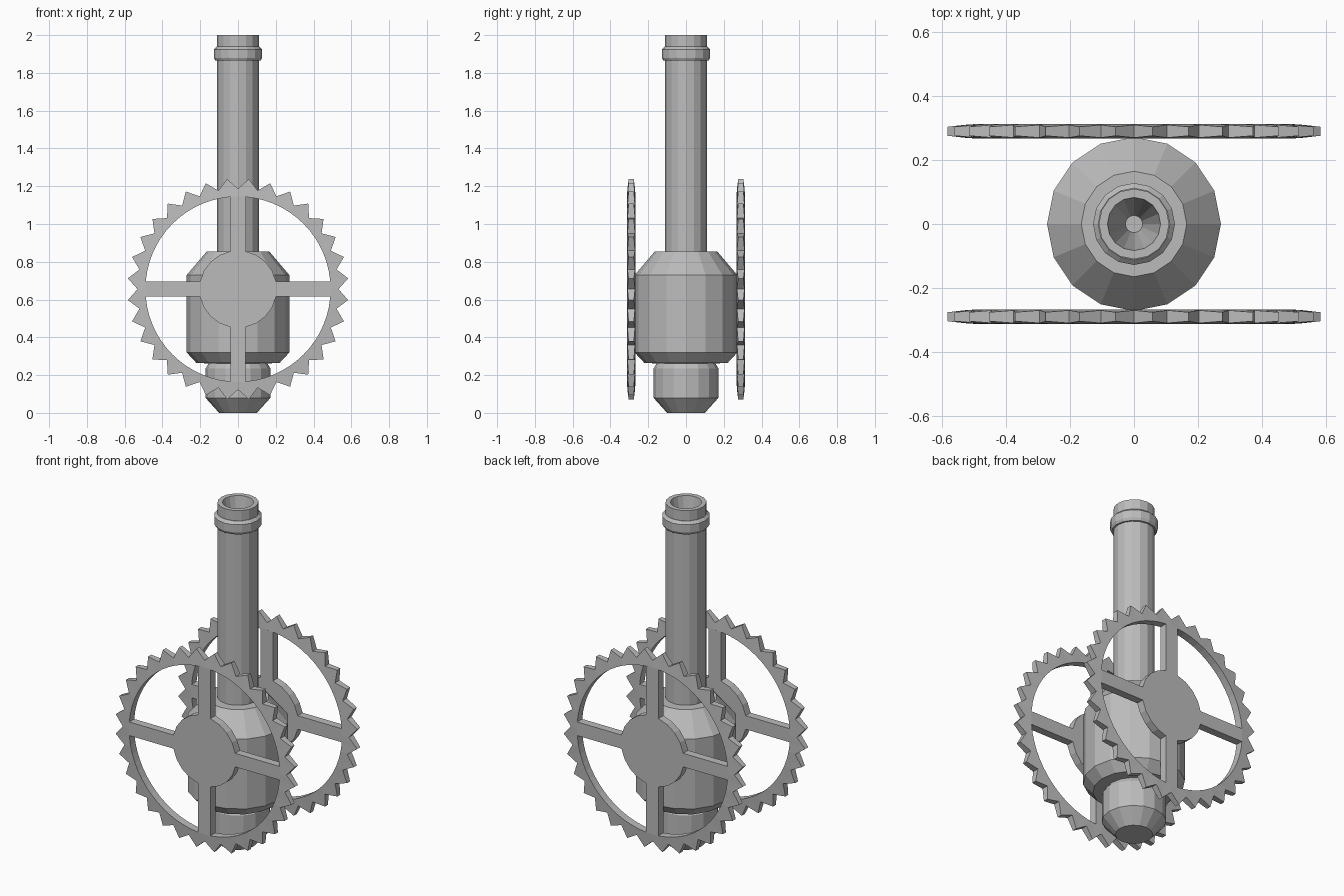
import bpy, bmesh, math

cube = bpy.data.objects.get("Cube")
if cube:
    bpy.data.objects.remove(cube, do_unlink=True)

metal = bpy.data.materials.new("plain_grey")
metal.use_nodes = True
GREY = (0.5, 0.5, 0.5, 1)
metal.diffuse_color = GREY
metal.node_tree.nodes["Principled BSDF"].inputs["Base Color"].default_value = GREY


def finish(bm, name):
    bmesh.ops.recalc_face_normals(bm, faces=bm.faces[:])
    mesh = bpy.data.meshes.new(name)
    bm.to_mesh(mesh)
    bm.free()
    mesh.materials.append(metal)
    obj = bpy.data.objects.new(name, mesh)
    bpy.context.collection.objects.link(obj)
    return obj


def bridge(bm, a, b):
    n = len(a)
    for i in range(n):
        j = (i + 1) % n
        bm.faces.new((a[i], a[j], b[j], b[i]))


def lathe(name, profile, sides=16):
    bm = bmesh.new()
    rings = []
    for r, z in profile:
        angles = [math.tau * i / sides for i in range(sides)]
        rings.append([bm.verts.new((r * math.cos(a), r * math.sin(a), z)) for a in angles])
    for a, b in zip(rings, rings[1:]):
        bridge(bm, a, b)
    bm.faces.new(rings[0])
    bm.faces.new(rings[-1])
    return finish(bm, name)


# Base cap, body, long tube with collar and tapered bore
lathe("body_and_tube", [
    (0.10, 0), (0.172, 0.08), (0.172, 0.235), (0.155, 0.262),
    (0.22, 0.264), (0.272, 0.32), (0.272, 0.73), (0.165, 0.855),
    (0.11, 0.855), (0.11, 1.865), (0.12, 1.865), (0.128, 1.88),
    (0.128, 1.925), (0.112, 1.94), (0.11, 1.94), (0.11, 2.0),
    (0.083, 2.0), (0.027, 1.7)])

AXLE_Z = 0.655
TEETH = 32


def toothed_rim(name, y):
    bm = bmesh.new()
    count = TEETH * 2
    loops = {"inner_a": [], "outer_a": [], "outer_b": [], "inner_b": []}
    for i in range(count):
        a = math.tau * i / count
        tip = i % 2 == 1
        outer = (0.586, 0.014) if tip else (0.532, 0.02)
        for key, (r, half) in (("inner", (0.49, 0.023)), ("outer", outer)):
            for side, sign in (("_a", -1), ("_b", 1)):
                loops[key + side].append(bm.verts.new(
                    (r * math.cos(a), y + sign * half, AXLE_Z + r * math.sin(a))))
    order = list(loops.values())
    for k in range(4):
        bridge(bm, order[k], order[(k + 1) % 4])
    return finish(bm, name)


def hub_with_spokes(name, y):
    # One outline: four spokes joined by arcs of the hub
    bm = bmesh.new()
    hub, reach, half_w, half_t = 0.205, 0.492, 0.04, 0.023
    start = math.asin(half_w / hub)
    outline = []
    for q in range(4):
        turn = q * math.pi / 2
        outline += [(reach, turn - half_w / reach), (reach, turn + half_w / reach)]
        for k in range(5):
            outline.append((hub, turn + start + (math.pi / 2 - 2 * start) * k / 4))
    sides = [[bm.verts.new((r * math.cos(a), y + s * half_t, AXLE_Z + r * math.sin(a)))
              for r, a in outline] for s in (-1, 1)]
    bridge(bm, *sides)
    for loop in sides:
        bm.faces.new(loop)
    return finish(bm, name)


# Matching wheels at the front and back
for label, y in (("front", -0.29), ("back", 0.29)):
    toothed_rim(label + "_wheel_rim", y)
    hub_with_spokes(label + "_wheel_spokes", y)
